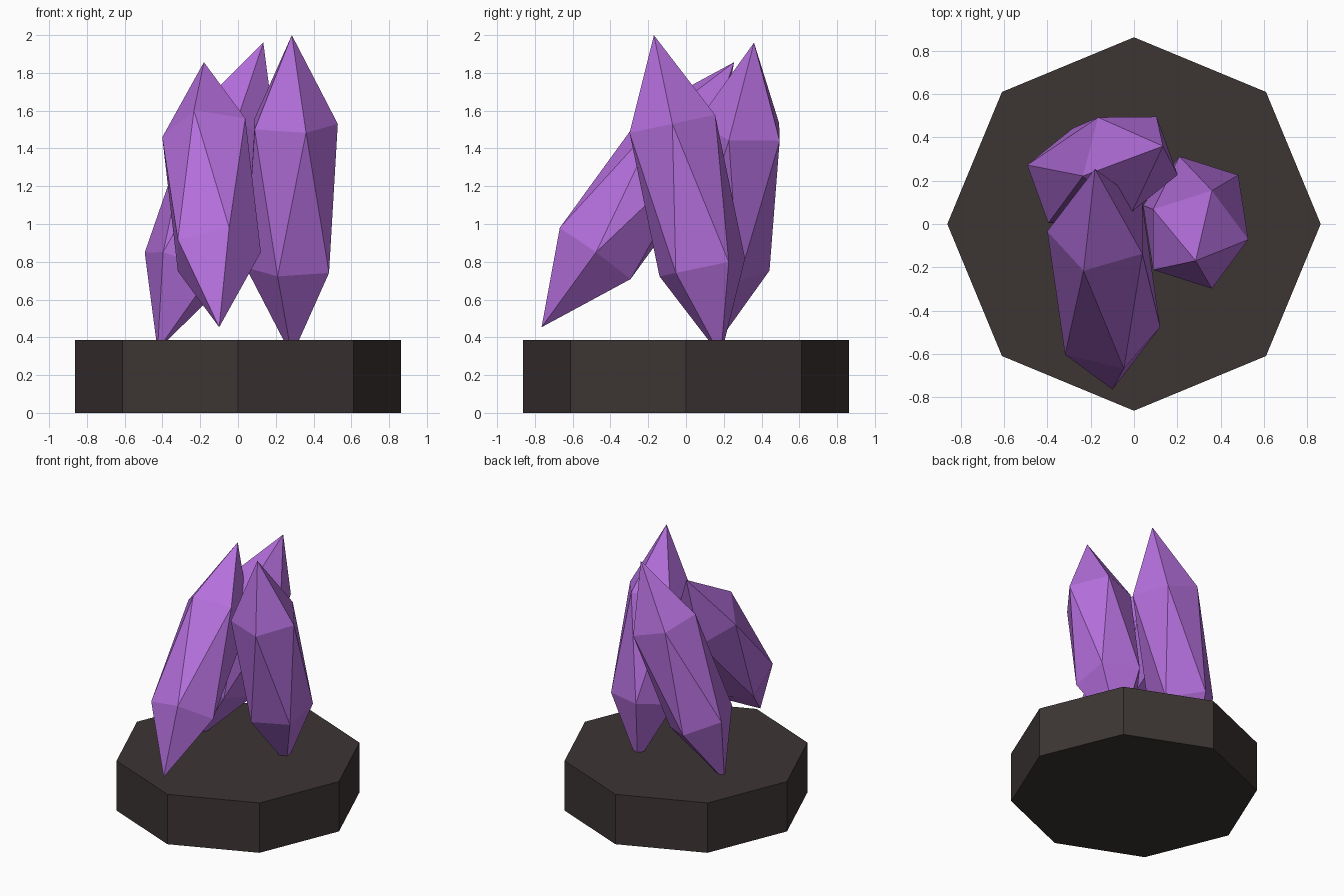
import bpy
import bmesh
import math
from mathutils import Matrix, Vector

cube = bpy.data.objects.get("Cube")
if cube:
    bpy.data.objects.remove(cube, do_unlink=True)


def make_material(name, color):
    mat = bpy.data.materials.new(name)
    mat.use_nodes = True
    mat.diffuse_color = (*color, 1)
    mat.node_tree.nodes["Principled BSDF"].inputs["Base Color"].default_value = (*color, 1)
    return mat


def add_object(name, bm, mat):
    mesh = bpy.data.meshes.new(name)
    bm.to_mesh(mesh)
    bm.free()
    mesh.materials.append(mat)
    obj = bpy.data.objects.new(name, mesh)
    bpy.context.collection.objects.link(obj)
    return obj


stone = make_material("dark stone", (0.045, 0.035, 0.034))
purple = make_material("purple crystal", (0.46, 0.16, 0.72))

# Octagonal stone base, corners on the axes
BASE_RADIUS, BASE_HEIGHT = 0.863, 0.385
bm = bmesh.new()
bmesh.ops.create_cone(bm, cap_ends=True, segments=8, radius1=BASE_RADIUS,
                      radius2=BASE_RADIUS, depth=BASE_HEIGHT)
bmesh.ops.translate(bm, verts=bm.verts, vec=(0, 0, BASE_HEIGHT / 2))
# Keep a corner exactly on +x
corner = max(bm.verts, key=lambda v: v.co.x).co
turn = Matrix.Rotation(-math.atan2(corner.y, corner.x), 3, "Z")
bmesh.ops.rotate(bm, verts=bm.verts, cent=(0, 0, 0), matrix=turn)
add_object("stone_base", bm, stone)

# Crystals: stretched icosahedra leaning along tip-to-tip axes
WIDTH, HALF_LENGTH = 0.272, 0.868


def crystal(name, centre, top, side):
    """side is the direction of one corner of the upper ring"""
    centre = Vector(centre)
    axis = (Vector(top) - centre).normalized()
    y_axis = axis.cross(Vector(side)).normalized()
    x_axis = y_axis.cross(axis)
    frame = Matrix((x_axis, y_axis, axis)).transposed().to_4x4()
    bm = bmesh.new()
    bmesh.ops.create_icosphere(bm, subdivisions=1, radius=1)
    bm.transform(Matrix.Translation(centre) @ frame
                 @ Matrix.Diagonal((WIDTH, WIDTH, HALF_LENGTH, 1)))
    add_object(name, bm, purple)


crystal("front_crystal", (-0.14, -0.255, 1.155), (-0.18, 0.25, 1.85), (-1, 0, 0))
crystal("left_crystal", (0.285, 0.007, 1.15), (0.285, -0.17, 2.0), (1, 0, 0))
crystal("back_crystal", (-0.146, 0.25, 1.146), (0.134, 0.36, 1.96), (0.216, -0.07, -0.065))
